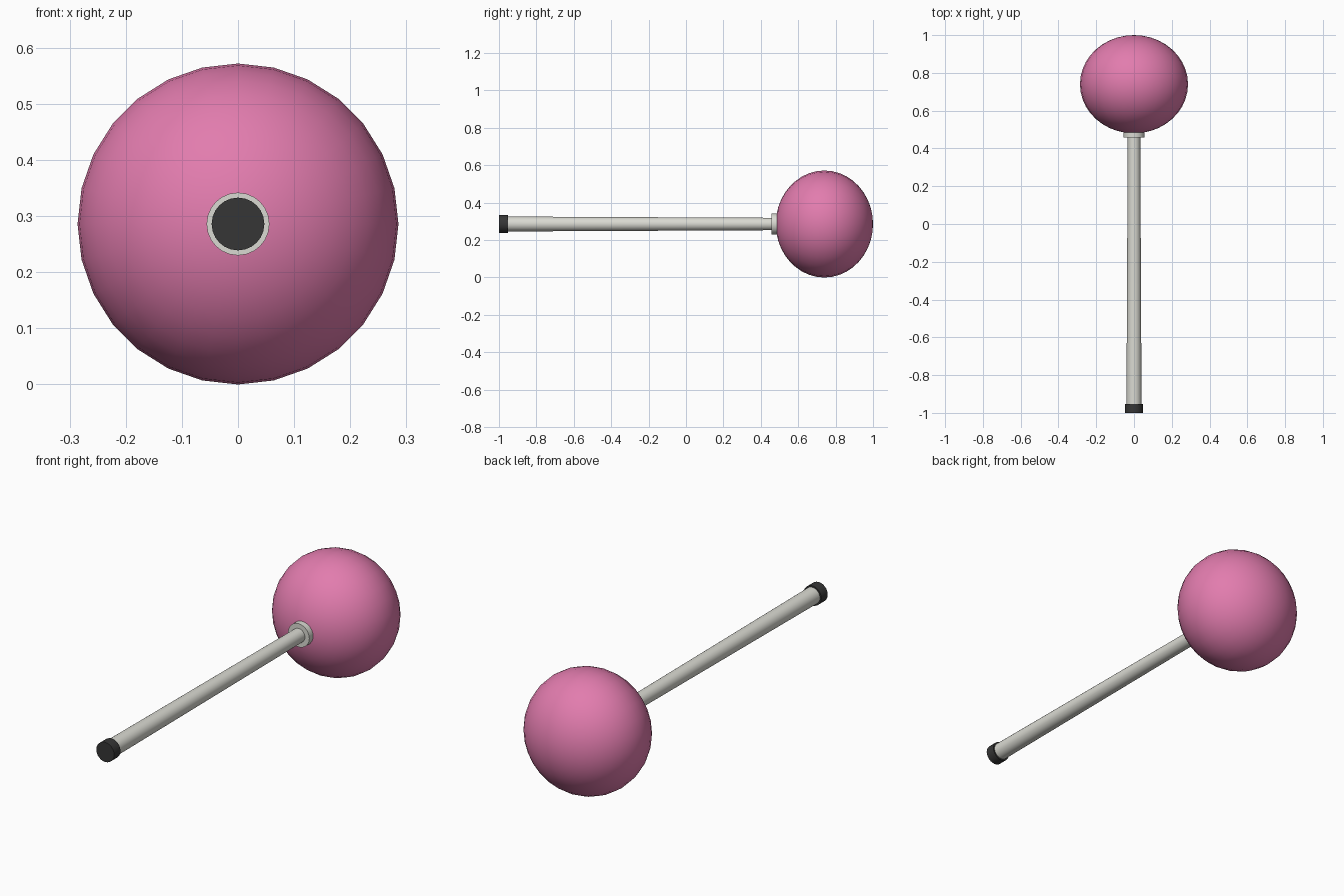
import bpy, math
from mathutils import Matrix

if "Cube" in bpy.data.objects:
    bpy.data.objects.remove(bpy.data.objects["Cube"])

ZC = 0.286  # height of the shared axis


def material(name, srgb):
    m = bpy.data.materials.new(name)
    lin = [((c / 255 + 0.055) / 1.055) ** 2.4 for c in srgb]
    m.diffuse_color = (*lin, 1)
    m.use_nodes = True
    m.node_tree.nodes["Principled BSDF"].inputs["Base Color"].default_value = m.diffuse_color
    return m


pink = material("pink", (226, 124, 174))
silver = material("light_grey", (218, 218, 210))
black = material("charcoal", (54, 54, 54))


def finish(name, mat):
    ob = bpy.context.object
    ob.name = name
    ob.data.materials.append(mat)
    bpy.ops.object.shade_smooth_by_angle(angle=math.radians(40))
    return ob


def rod(name, y0, y1, r0, r1, mat, sides=24):
    """Round part along y, radius r0 at y0 and r1 at y1."""
    bpy.ops.mesh.primitive_cone_add(
        vertices=sides, radius1=r0, radius2=r1, depth=y1 - y0,
        location=(0, (y0 + y1) / 2, ZC), rotation=(-math.pi / 2, 0, 0))
    return finish(name, mat)


# Ball head, slightly flattened along the handle, poles on the y axis
bpy.ops.mesh.primitive_uv_sphere_add(segments=28, ring_count=20, radius=1)
ball = finish("ball_head", pink)
ball.data.transform(Matrix.Rotation(-math.pi / 2, 4, 'X'))
ball.data.transform(Matrix.Diagonal((0.286, 0.26, 0.286, 1)))
ball.location = (0, 0.74, ZC)

# Tapered handle, collar under the head and dark end cap
rod("handle", -0.97, 0.50, 0.040, 0.033, silver)
rod("collar", 0.457, 0.50, 0.056, 0.056, silver)
rod("end_cap", -1.0, -0.952, 0.047, 0.047, black)
